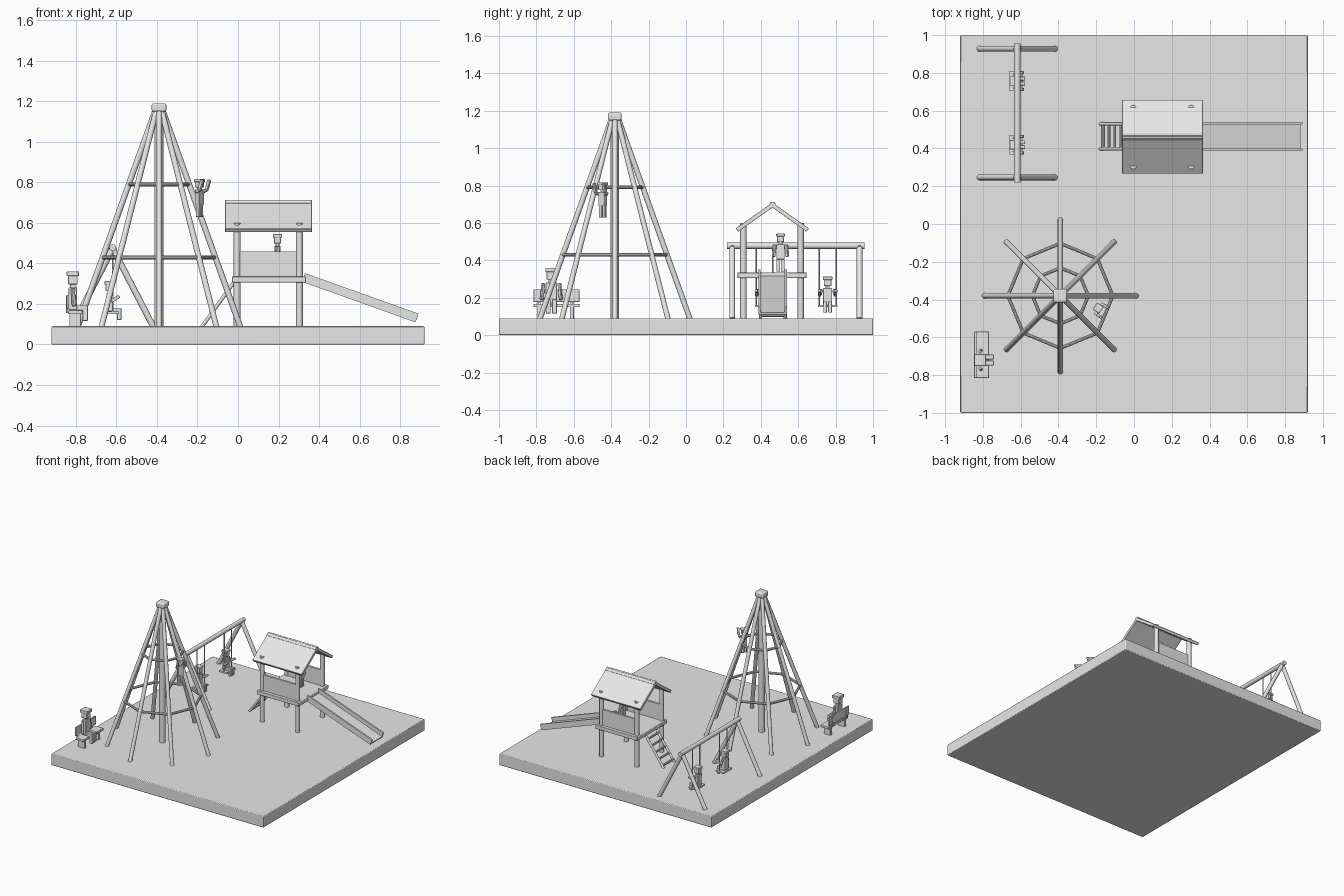
import bpy, bmesh, math
from mathutils import Matrix, Vector

if "Cube" in bpy.data.objects:
    bpy.data.objects.remove(bpy.data.objects["Cube"])

grey = bpy.data.materials.new("plain grey")
grey.diffuse_color = (0.8, 0.8, 0.8, 1)
grey.use_nodes = True
grey.node_tree.nodes["Principled BSDF"].inputs["Base Color"].default_value = grey.diffuse_color


def box(bm, lo, hi, mat=Matrix()):
    lo, hi = Vector(lo), Vector(hi)
    m = mat @ Matrix.Translation((lo + hi) / 2) @ Matrix.Diagonal((*(hi - lo), 1))
    bmesh.ops.create_cube(bm, size=1, matrix=m)


def rod(bm, a, b, r, sides=12, mat=Matrix(), spin=0.0):
    a, b = mat @ Vector(a), mat @ Vector(b)
    d = b - a
    m = Matrix.Translation((a + b) / 2) @ d.to_track_quat('Z', 'Y').to_matrix().to_4x4()
    m = m @ Matrix.Rotation(spin, 4, 'Z')
    bmesh.ops.create_cone(bm, cap_ends=True, segments=sides, radius1=r, radius2=r,
                          depth=d.length, matrix=m)


def limb(bm, a, b, w, mat):
    rod(bm, a, b, w * 0.707, 4, mat, math.pi / 4)


def finish(name, bm, bevel=0.0):
    me = bpy.data.meshes.new(name)
    bmesh.ops.recalc_face_normals(bm, faces=bm.faces)
    bm.to_mesh(me)
    bm.free()
    me.materials.append(grey)
    ob = bpy.data.objects.new(name, me)
    bpy.context.collection.objects.link(ob)
    if bevel:
        mod = ob.modifiers.new("soft edges", 'BEVEL')
        mod.width, mod.segments = bevel, 2
    bpy.ops.object.select_all(action='DESELECT')
    ob.select_set(True)
    bpy.context.view_layer.objects.active = ob
    bpy.ops.object.shade_smooth_by_angle(angle=math.radians(35))
    return ob


def figure(name, hip, turn, size, sitting, arms):
    """Blocky figure facing +x before turning; hip is its origin."""
    bm = bmesh.new()
    m = (Matrix.Translation(hip) @ Matrix.Rotation(math.radians(turn), 4, 'Z')
         @ Matrix.Scale(size, 4))
    box(bm, (-.016, -.024, 0), (.016, .024, .088), m)          # torso
    box(bm, (-.011, -.011, .085), (.011, .011, .105), m)       # neck
    box(bm, (-.019, -.020, .100), (.019, .020, .138), m)       # head
    box(bm, (-.024, -.025, .132), (.024, .025, .150), m)       # hair
    for s in (-1, 1):
        y = s * .013
        if sitting:
            box(bm, (-.014, y - .010, -.002), (.058, y + .010, .018), m)
            box(bm, (.038, y - .010, -.042), (.058, y + .010, .005), m)
        else:
            box(bm, (-.011, y - .011, -.072), (.011, y + .011, .005), m)
        ya = s * .034
        path = {"down": [(0, ya, .085), (.004, s * .040, .015)],
                "hold": [(0, ya, .082), (.010, s * .042, .050), (.048, s * .044, .075)],
                "up": [(0, ya, .075), (.025, s * .036, .085), (.045, s * .036, .145)]}[arms]
        for a, b in zip(path, path[1:]):
            limb(bm, a, b, .016, m)
    finish(name, bm, .003)


# ground slab
bm = bmesh.new()
box(bm, (-.92, -1, 0), (.92, 1, .09))
finish("ground_slab", bm, .005)

# climbing tower: mast, eight slanted poles, two rings of bars, cap
cx, cy = -.39, -.38


def around(i, r, z):
    a = i * math.pi / 4
    return (cx + r * math.cos(a), cy + r * math.sin(a), z)


def pole_radius(z):
    return .022 + .378 * (1.14 - z) / 1.05


bm = bmesh.new()
rod(bm, (cx, cy, .085), (cx, cy, 1.15), .023)
finish("tower_mast", bm)
bm = bmesh.new()
for i in range(8):
    rod(bm, around(i, pole_radius(.085), .085), around(i, .02, 1.15), .0145)
finish("tower_poles", bm)
for name, z in (("lower_ring", .43), ("upper_ring", .79)):
    bm = bmesh.new()
    for i in range(8):
        r = pole_radius(z)
        rod(bm, around(i, r, z), around(i + 1, r, z), .0095, 10)
    finish(name, bm)
bm = bmesh.new()
box(bm, (cx - .036, cy - .036, 1.148), (cx + .036, cy + .036, 1.19))
finish("tower_cap", bm, .009)

# swing frame
sx = -.618
bm = bmesh.new()
rod(bm, (sx, .22, .478), (sx, .955, .478), .017)
for y in (.247, .928):
    for s in (-1, 1):
        rod(bm, (sx + s * .20, y, .088), (sx - s * .006, y, .485), .0155)
finish("swing_frame", bm)

# two swings with riders
for n, y in enumerate((.42, .757)):
    bm = bmesh.new()
    box(bm, (sx - .040, y - .052, .150), (sx + .030, y + .052, .162))
    for s in (-1, 1):
        rod(bm, (sx, y + s * .045, .155), (sx, y + s * .045, .47), .004, 8)
    finish(f"swing_{n + 1}", bm)
    figure(f"swing_rider_{n + 1}", (sx - .016, y, .163), 0, 1, True, "hold")

# play house posts, deck and low walls
bm = bmesh.new()
for x in (-.004, .303):
    for y in (.307, .613):
        rod(bm, (x, y, .085), (x, y, .60), .017)
finish("house_posts", bm)
bm = bmesh.new()
box(bm, (-.03, .275, .306), (.335, .645, .336))
finish("house_deck", bm, .004)
bm = bmesh.new()
for y in (.307, .613):
    box(bm, (0, y - .008, .336), (.30, y + .008, .46))
finish("house_walls", bm)

# two sloping roof boards crossing at the ridge
slope = math.atan2(.145, .205)
for name, s in (("roof_front", -1), ("roof_back", 1)):
    bm = bmesh.new()
    m = Matrix.Translation((0, .462, .697)) @ Matrix.Rotation(-s * slope, 4, 'X')
    lo, hi = sorted((-s * .016, s * .232))
    box(bm, (-.063, lo, -.012), (.365, hi, .010), m)
    finish(name, bm, .002)

# slide: chute floor and raised sides
bm = bmesh.new()
run, drop = .56, -.20
tilt = Matrix.Translation((.318, .463, .315)) @ Matrix.Rotation(math.atan2(-drop, run), 4, 'Y')
length = math.hypot(run, drop)
box(bm, (0, -.068, -.004), (length, .068, .008), tilt)
for s in (-1, 1):
    box(bm, (0, s * .070 - .006, -.006), (length, s * .070 + .006, .039), tilt)
finish("slide", bm)

# ladder
bm = bmesh.new()
foot, head = Vector((-.178, 0, .088)), Vector((-.012, 0, .318))
for y in (.398, .53):
    rod(bm, foot + Vector((0, y, 0)), head + Vector((0, y, 0)), .009)
for i in range(5):
    p = foot.lerp(head, .08 + i * .19)
    rod(bm, p + Vector((0, .398, 0)), p + Vector((0, .53, 0)), .008, 10)
finish("ladder", bm)

# bench
bm = bmesh.new()
box(bm, (-.838, -.815, .150), (-.768, -.57, .168))
box(bm, (-.846, -.815, .178), (-.834, -.57, .245))
for y in (-.785, -.61):
    box(bm, (-.832, y - .010, .085), (-.775, y + .010, .152))
    box(bm, (-.848, y - .008, .155), (-.838, y + .008, .24))
finish("bench", bm, .002)

# remaining figures
figure("bench_sitter", (-.815, -.72, .170), 0, 1.27, True, "down")
figure("house_visitor", (.195, .505, .406), 0, .92, False, "down")
figure("tower_climber", (-.19, -.445, .69), -35, .85, False, "up")
